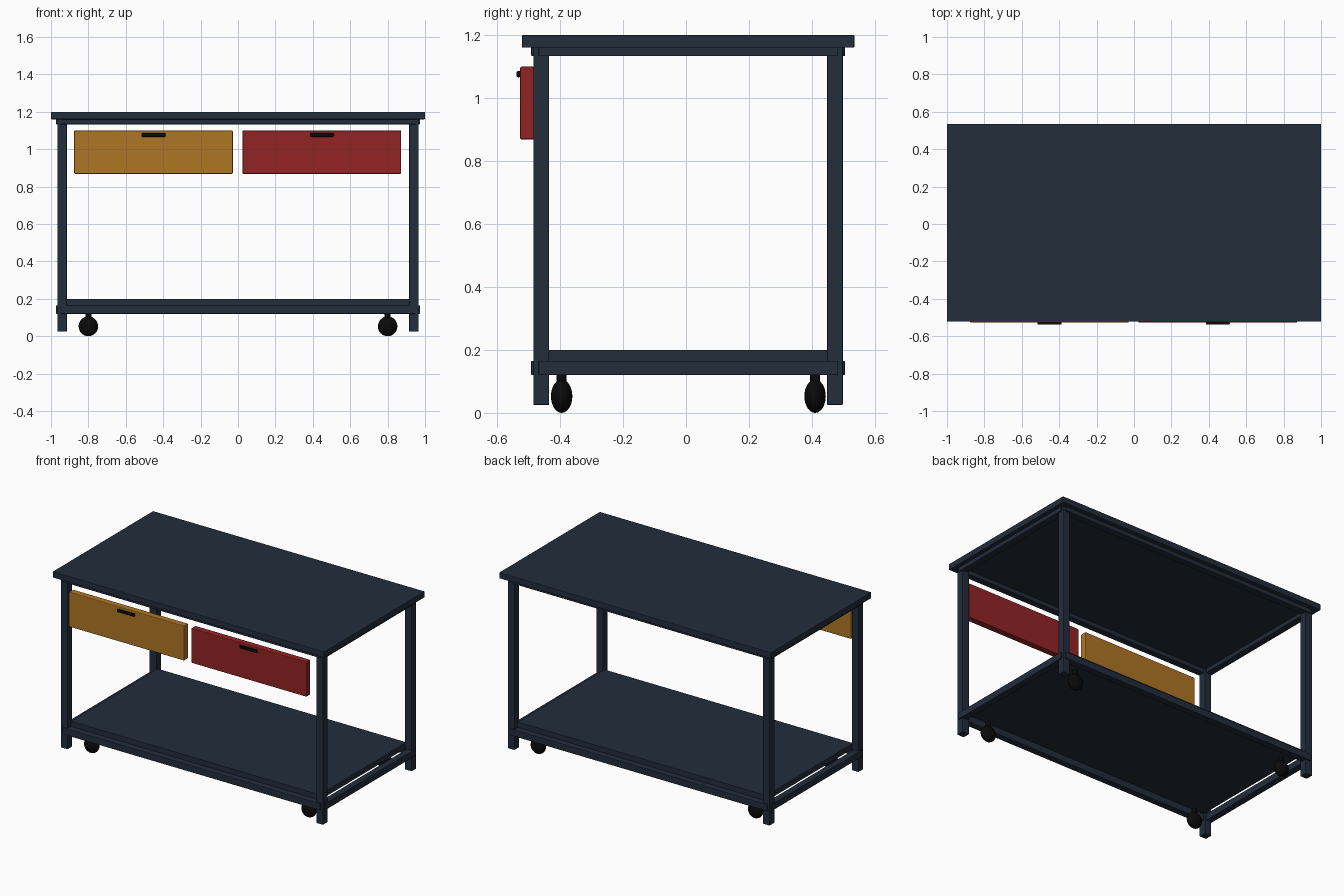
import bpy

cube = bpy.data.objects.get("Cube")
if cube:
    bpy.data.objects.remove(cube, do_unlink=True)


def material(name, rgb):
    mat = bpy.data.materials.new(name)
    mat.use_nodes = True
    mat.diffuse_color = (*rgb, 1)
    bsdf = mat.node_tree.nodes["Principled BSDF"]
    bsdf.inputs["Base Color"].default_value = (*rgb, 1)
    bsdf.inputs["Roughness"].default_value = 0.6
    return mat


navy = material("navy_steel", (0.016, 0.026, 0.044))
ochre = material("ochre_paint", (0.43, 0.18, 0.018))
red = material("red_paint", (0.29, 0.017, 0.018))
black = material("black_rubber", (0.003, 0.003, 0.003))


def box(name, xs, ys, zs, mat, bevel=0.003):
    """Box given by its lower and upper limits on each axis."""
    spans = (xs, ys, zs)
    bpy.ops.mesh.primitive_cube_add(size=1, location=[(a + b) / 2 for a, b in spans])
    ob = bpy.context.object
    ob.name = name
    ob.scale = [b - a for a, b in spans]
    bpy.ops.object.transform_apply(location=False, rotation=False, scale=True)
    ob.data.materials.append(mat)
    mod = ob.modifiers.new("soft_edges", "BEVEL")
    mod.width = bevel
    mod.segments = 2
    return ob


def mirror_x(ob):
    """Copy a part to the other side of x = 0."""
    centre = ob.location.copy()
    ob.data.transform(ob.matrix_basis)
    ob.matrix_basis.identity()
    mod = ob.modifiers.new("mirror", "MIRROR")
    return centre, mod


# Worktop and lower shelf
box("worktop", (-1, 1), (-0.521, 0.535), (1.16, 1.2), navy)
box("lower_shelf", (-0.916, 0.916), (-0.45, 0.464), (0.163, 0.2), navy, 0.001)

# Legs and frame rails
frame_y = {"front": -0.46, "back": 0.473}
rail_y = {"front": (-0.492, -0.447), "back": (0.46, 0.505)}
rail_z = {"upper": (1.133, 1.165), "lower": (0.12, 0.165)}
for end, y in frame_y.items():
    mirror_x(box(end + "_legs", (0.915, 0.965), (y - 0.025, y + 0.025), (0.025, 1.165), navy))
for level, zs in rail_z.items():
    for end, ys in rail_y.items():
        box(f"{level}_{end}_rail", (-0.95, 0.95), ys, zs, navy)
    mirror_x(box(level + "_side_rails", (0.928, 0.973), (-0.468, 0.482), zs, navy))

# Drawer fronts with slim pulls
for side, x, mat in (("right", -0.452, ochre), ("left", 0.448, red)):
    box(side + "_drawer_front", (x - 0.424, x + 0.424), (-0.527, -0.483), (0.868, 1.1), mat, 0.005)
    box(side + "_drawer_pull", (x - 0.064, x + 0.064), (-0.538, -0.525), (1.066, 1.086), black, 0.004)

# Casters: a flattened wheel under a short stem
for end, y in (("front", -0.395), ("back", 0.41)):
    for side, x in (("right", -0.8), ("left", 0.8)):
        bpy.ops.mesh.primitive_uv_sphere_add(segments=24, ring_count=16, location=(x, y, 0.053))
        wheel = bpy.context.object
        wheel.name = f"{end}_{side}_caster_wheel"
        wheel.scale = (0.052, 0.034, 0.053)
        bpy.ops.mesh.primitive_cylinder_add(vertices=16, radius=0.016, depth=0.05, location=(x, y, 0.105))
        stem = bpy.context.object
        stem.name = f"{end}_{side}_caster_stem"
        for ob in (wheel, stem):
            ob.data.materials.append(black)
            bpy.ops.object.select_all(action="DESELECT")
            ob.select_set(True)
            bpy.context.view_layer.objects.active = ob
            bpy.ops.object.shade_smooth_by_angle()
